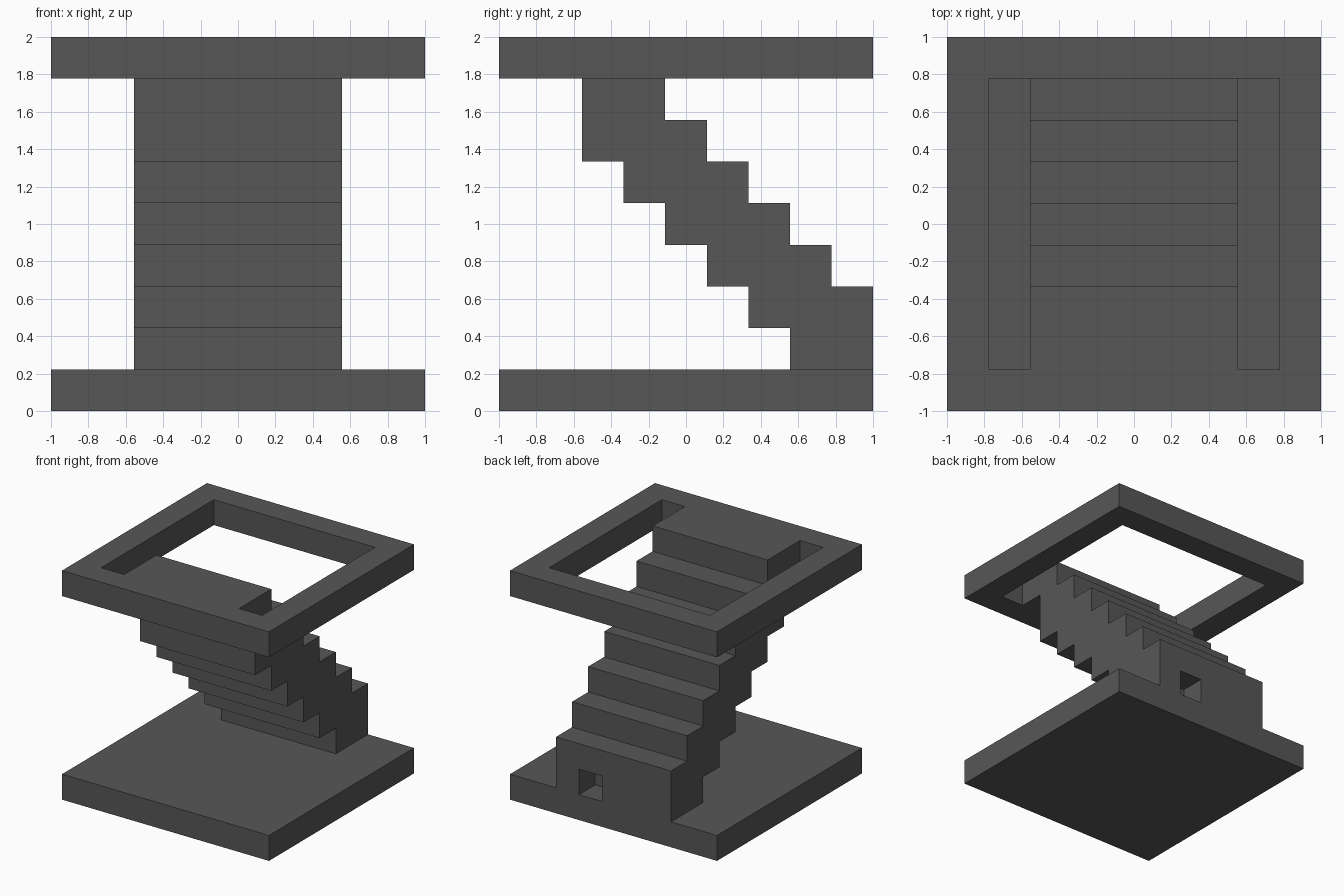
import bpy, bmesh
from mathutils import Vector

if "Cube" in bpy.data.objects:
    bpy.data.objects.remove(bpy.data.objects["Cube"], do_unlink=True)

U = 2 / 9  # everything sits on a nine-cell grid

grey = bpy.data.materials.new("dark grey")
grey.use_nodes = True
grey.diffuse_color = (0.095, 0.095, 0.095, 1)
grey.node_tree.nodes["Principled BSDF"].inputs["Base Color"].default_value = grey.diffuse_color


def prism(name, loops, to_point, depth):
    """Fill the outline loops (first outer, then holes) and extrude by depth, in grid cells."""
    bm = bmesh.new()
    edges = []
    for loop in loops:
        vs = [bm.verts.new(to_point(a, b)) for a, b in loop]
        edges += [bm.edges.new((v, vs[i - 1])) for i, v in enumerate(vs)]
    if len(loops) == 1:
        bm.faces.new(vs)
    else:
        bmesh.ops.triangle_fill(bm, edges=edges, use_beauty=True)
    ext = bmesh.ops.extrude_face_region(bm, geom=bm.faces[:])
    moved = [g for g in ext["geom"] if isinstance(g, bmesh.types.BMVert)]
    bmesh.ops.translate(bm, verts=moved, vec=Vector(depth))
    bmesh.ops.recalc_face_normals(bm, faces=bm.faces[:])
    bmesh.ops.scale(bm, verts=bm.verts[:], vec=(U, U, U))
    mesh = bpy.data.meshes.new(name)
    bm.to_mesh(mesh)
    bm.free()
    mesh.materials.append(grey)
    obj = bpy.data.objects.new(name, mesh)
    bpy.context.collection.objects.link(obj)
    return obj


def rect(x0, x1, y0, y1):
    return [(x0, y0), (x1, y0), (x1, y1), (x0, y1)]


# Base slab
square = rect(-4.5, 4.5, -4.5, 4.5)
prism("base_slab", [square], lambda x, y: (x, y, 0), (0, 0, 1))

# Upper frame: square opening with the stair landing reaching into it
opening = [(-3.5, -3.5), (-2.5, -3.5), (-2.5, -1.5), (2.5, -1.5),
           (2.5, -3.5), (3.5, -3.5), (3.5, 3.5), (-3.5, 3.5)]
prism("upper_frame", [square, opening], lambda x, y: (x, y, 8), (0, 0, 1))

# Staircase: stepped side profile (y, z), swept across the width
profile = [(4.5, 1)]
for i in range(6):                       # treads, climbing towards the front
    profile += [(4.5 - i, 3 + i), (3.5 - i, 3 + i)]
profile[-1] = (-2.5, 8)
for i in range(5):                       # stepped underside, going back down
    profile += [(-2.5 + i, 6 - i), (-1.5 + i, 6 - i)]
profile.append((2.5, 1))
stairs = prism("staircase", [profile], lambda y, z: (-2.5, y, z), (5, 0, 0))

# Square recess in the back of the bottom step
cutter = prism("recess_cutter", [rect(0.5, 1.5, 3.5, 5)], lambda x, y: (x, y, 0.5), (0, 0, 1.5))
cutter.hide_render = True
mod = stairs.modifiers.new("recess", "BOOLEAN")
mod.operation = "DIFFERENCE"
mod.solver = "EXACT"
mod.object = cutter
bpy.context.view_layer.objects.active = stairs
bpy.ops.object.modifier_apply(modifier=mod.name)
bpy.data.objects.remove(cutter, do_unlink=True)
